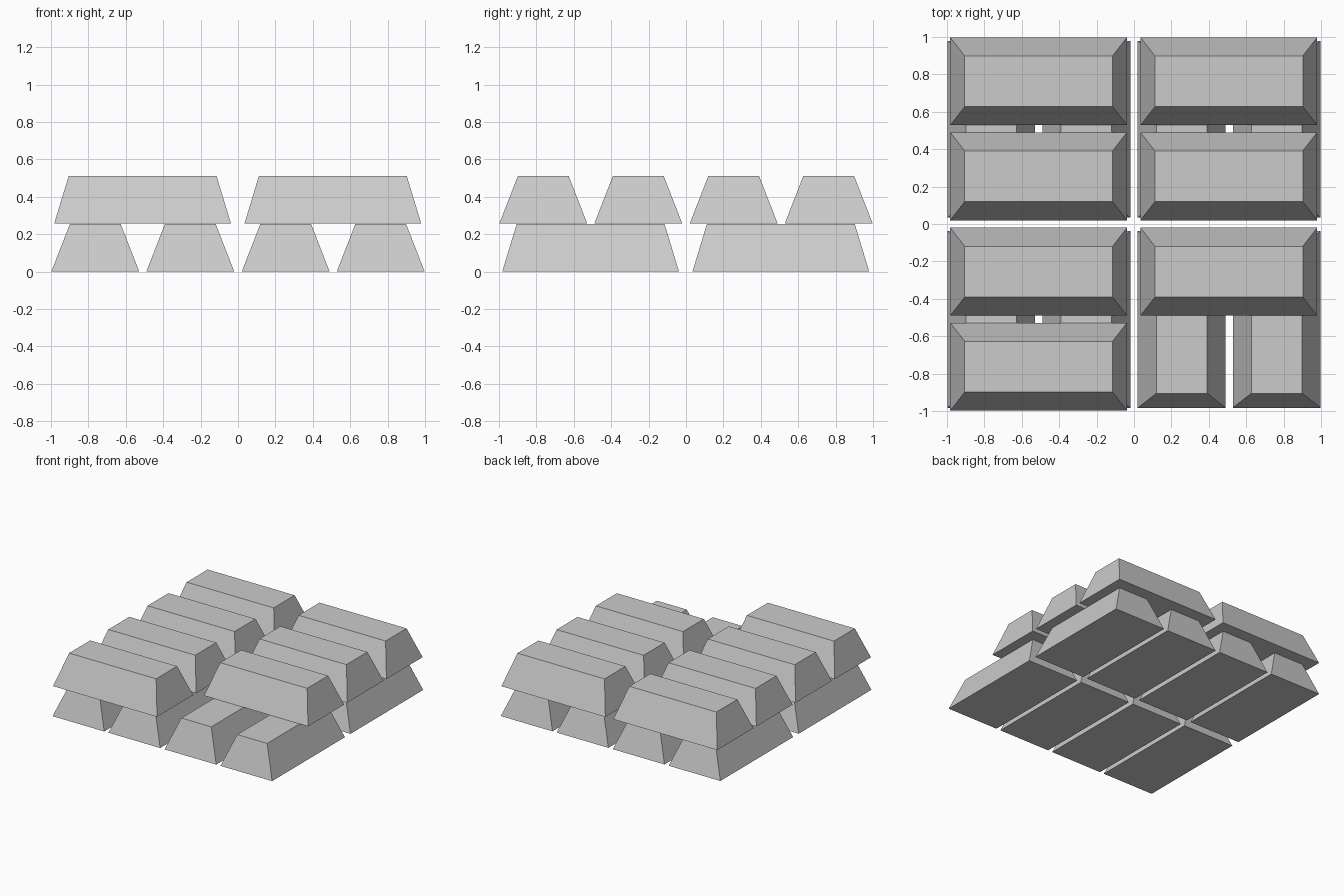
import bpy, bmesh
from mathutils import Matrix
from math import pi

if "Cube" in bpy.data.objects:
    bpy.data.objects.remove(bpy.data.objects["Cube"])

LENGTH, WIDTH, HEIGHT = 0.945, 0.47, 0.254
END_INSET, SIDE_INSET = 0.077, 0.099
ACROSS = (-0.763, -0.255, 0.255, 0.763)   # centres along the short side
ALONG = (-0.51, 0.507)                    # centres along the long side


def make_ingot_mesh():
    """Tapered bar, long in x, resting on z = 0."""
    bm = bmesh.new()
    bmesh.ops.create_cube(bm, size=1)
    for v in bm.verts:
        top = v.co.z > 0
        length = LENGTH - 2 * END_INSET * top
        width = WIDTH - 2 * SIDE_INSET * top
        v.co = (v.co.x * length, v.co.y * width, HEIGHT * top)
    mesh = bpy.data.meshes.new("ingot")
    bm.to_mesh(mesh)
    bm.free()
    return mesh


def place(name, mesh, location, turn=0):
    bar = bpy.data.objects.new(name, mesh)
    bar.matrix_world = Matrix.Translation(location) @ Matrix.Rotation(turn, 4, 'Z')
    bpy.context.collection.objects.link(bar)


ingot = make_ingot_mesh()
for j, a in enumerate(ALONG):
    for i, c in enumerate(ACROSS):
        # Lower layer runs front to back
        place(f"lower_ingot_{j}_{i}", ingot, (c, a, 0), pi / 2)
        # Upper layer runs left to right, with the front right bar missing
        if (j, i) != (1, 0):
            place(f"upper_ingot_{j}_{i}", ingot, (a, c, 0.257))
